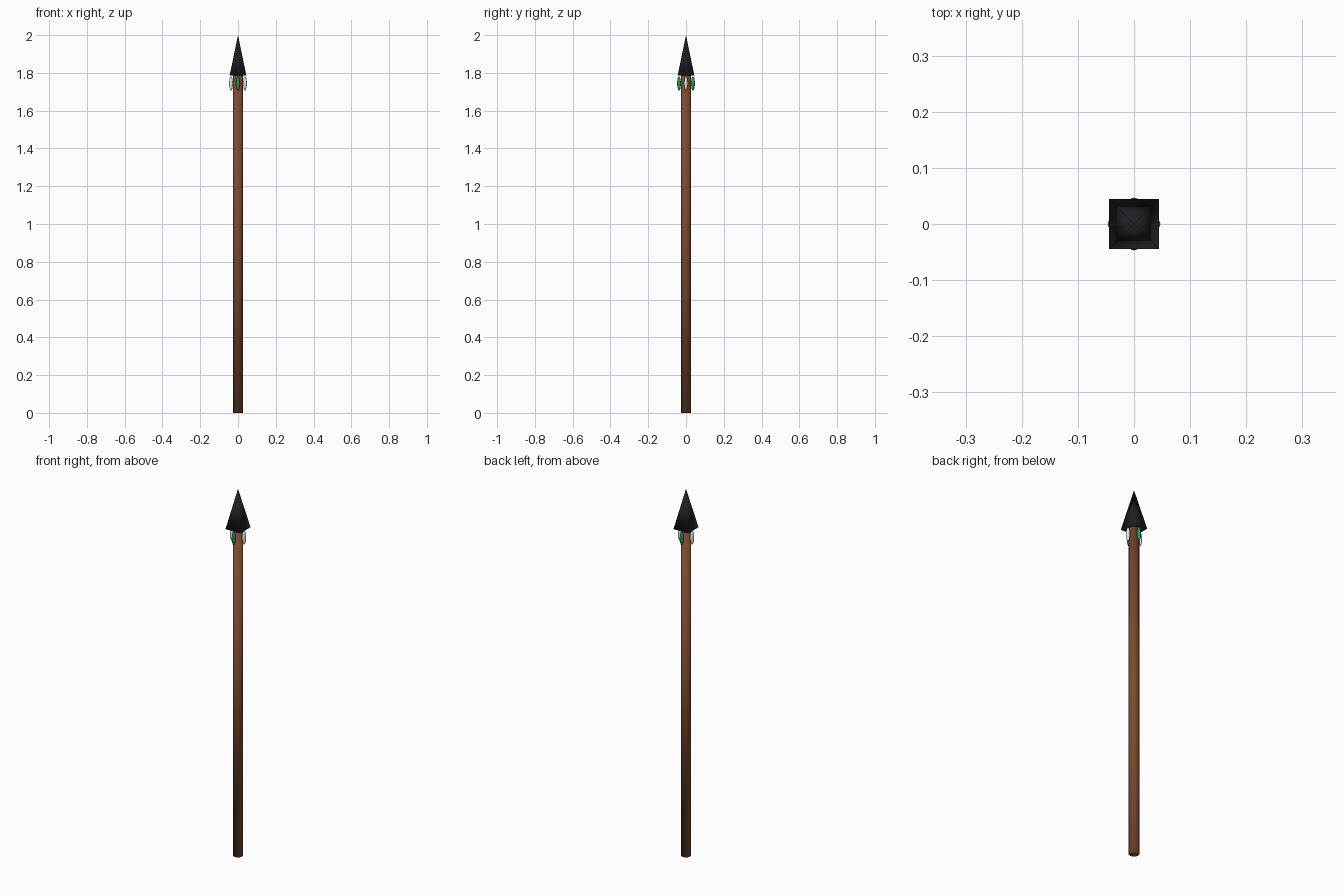
import bpy
import math

if "Cube" in bpy.data.objects:
    bpy.data.objects.remove(bpy.data.objects["Cube"])


def material(name, rgb):
    m = bpy.data.materials.new(name)
    m.diffuse_color = (*rgb, 1)
    m.use_nodes = True
    m.node_tree.nodes["Principled BSDF"].inputs["Base Color"].default_value = m.diffuse_color
    return m


brown = material("brown wood", (0.2, 0.07, 0.03))
black = material("black stone", (0.014, 0.014, 0.016))
green = material("green", (0.02, 0.32, 0.11))
white = material("white", (0.8, 0.8, 0.8))


def finish(name, mat):
    ob = bpy.context.object
    ob.name = name
    ob.data.materials.append(mat)
    bpy.ops.object.shade_smooth()
    return ob


HEAD_Z = 1.785

# Shaft: soft-shaded round pole
bpy.ops.mesh.primitive_cylinder_add(vertices=16, radius=0.026, depth=HEAD_Z,
                                    location=(0, 0, HEAD_Z / 2))
finish("shaft", brown)

# Spear head: square pyramid with sides facing the axes
bpy.ops.mesh.primitive_cone_add(vertices=4, radius1=0.0445 * math.sqrt(2), radius2=0,
                                depth=2 - HEAD_Z, location=(0, 0, (2 + HEAD_Z) / 2),
                                rotation=(0, 0, math.radians(45)))
finish("spear_head", black)

# Four slim oval ornaments below the head: white on the sides, green front and back
for i in range(4):
    a = i * math.pi / 2
    bpy.ops.mesh.primitive_uv_sphere_add(
        segments=16, ring_count=10, radius=1,
        location=(0.037 * math.cos(a), 0.037 * math.sin(a), 1.744))
    ob = finish(f"ornament_{i + 1}", white if i % 2 == 0 else green)
    ob.scale = (0.01, 0.01, 0.038)
